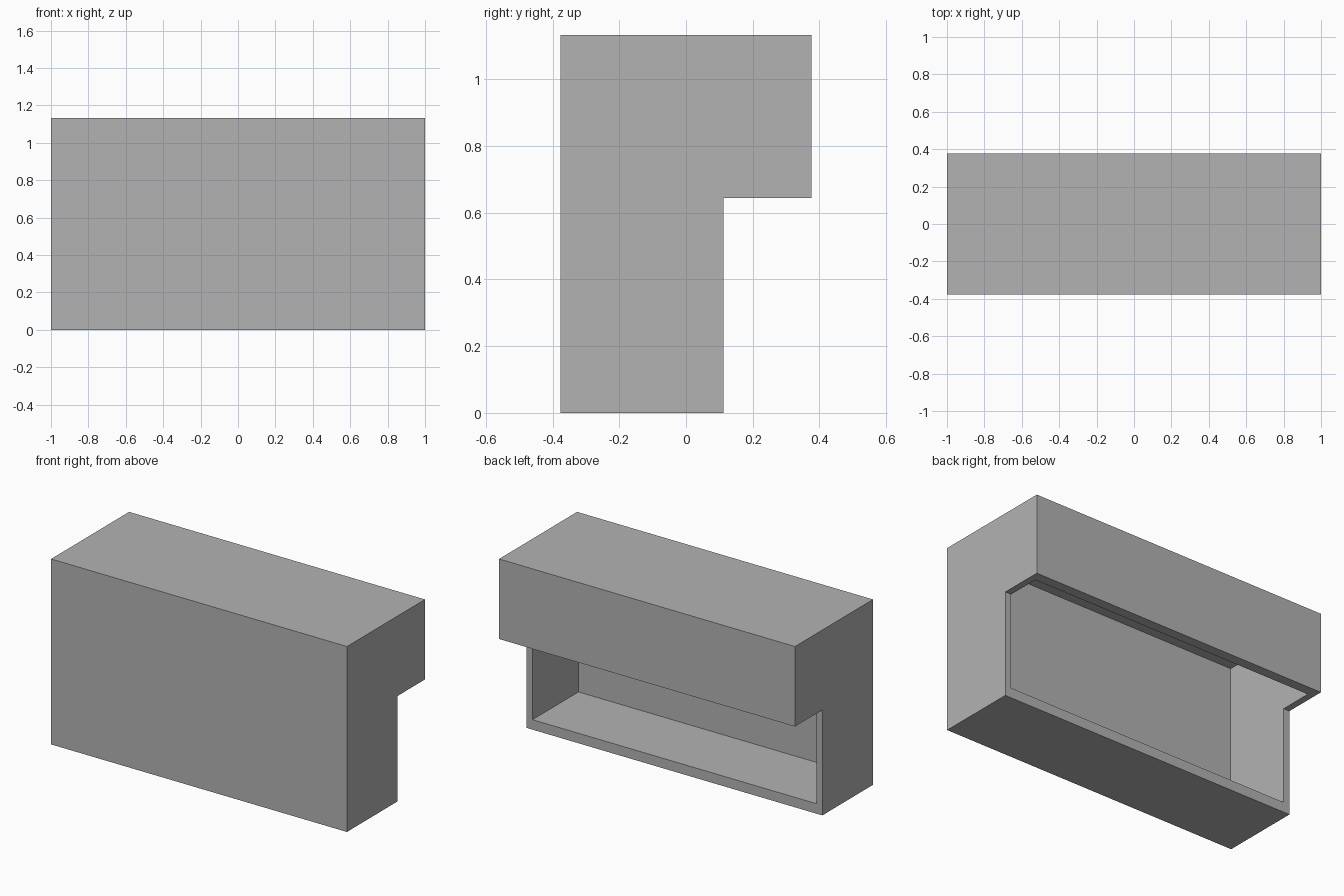
import bpy
import bmesh

cube = bpy.data.objects.get("Cube")
if cube:
    bpy.data.objects.remove(cube, do_unlink=True)

HALF_X, HALF_Y, TOP = 1.0, 0.3765, 1.133
STEP_Y, STEP_Z = 0.112, 0.644          # notch below the rear overhang

grey = bpy.data.materials.new("plain grey")
grey.use_nodes = True
colour = (0.45, 0.45, 0.45, 1)
grey.diffuse_color = colour
grey.node_tree.nodes["Principled BSDF"].inputs["Base Color"].default_value = colour


def extrude_profile(name, profile, half_width):
    """Extrude a (y, z) outline along x, centred on x = 0."""
    bm = bmesh.new()
    face = bm.faces.new([bm.verts.new((-half_width, y, z)) for y, z in profile])
    result = bmesh.ops.extrude_face_region(bm, geom=[face])
    moved = [v for v in result["geom"] if isinstance(v, bmesh.types.BMVert)]
    bmesh.ops.translate(bm, verts=moved, vec=(2 * half_width, 0, 0))
    bmesh.ops.recalc_face_normals(bm, faces=bm.faces)
    mesh = bpy.data.meshes.new(name)
    bm.to_mesh(mesh)
    bm.free()
    mesh.materials.append(grey)
    obj = bpy.data.objects.new(name, mesh)
    bpy.context.collection.objects.link(obj)
    return obj


# Housing: upright block with a deeper upper half overhanging at the back
housing = extrude_profile("housing_shell", [
    (-HALF_Y, 0), (STEP_Y, 0), (STEP_Y, STEP_Z),
    (HALF_Y, STEP_Z), (HALF_Y, TOP), (-HALF_Y, TOP)], HALF_X)

# Cavity: hollows the block and opens the lower back and overhang underside
front, back, floor, ceiling = -HALF_Y + 0.045, HALF_Y - 0.061, 0.061, TOP - 0.044
cavity = extrude_profile("cavity_cutter", [
    (front, floor), (back, floor), (back, ceiling), (front, ceiling)], HALF_X - 0.041)
cavity.hide_render = True

cut = housing.modifiers.new("hollow", "BOOLEAN")
cut.operation = "DIFFERENCE"
cut.solver = "EXACT"
cut.object = cavity
bpy.context.view_layer.objects.active = housing
housing.select_set(True)
bpy.ops.object.modifier_apply(modifier=cut.name)
bpy.data.objects.remove(cavity, do_unlink=True)
